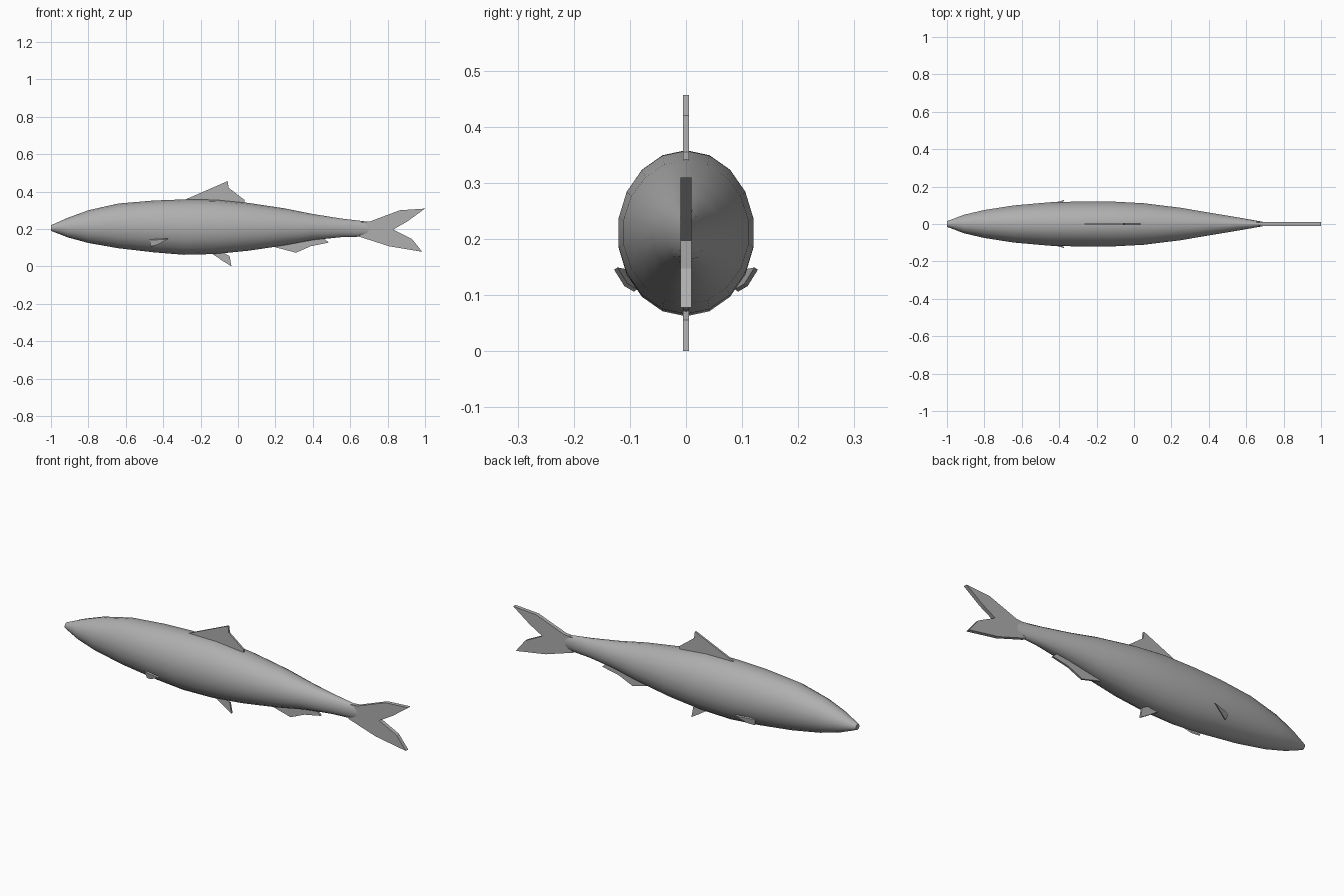
import bpy, bmesh, math
from mathutils import Vector

if "Cube" in bpy.data.objects:
    bpy.data.objects.remove(bpy.data.objects["Cube"])

grey = bpy.data.materials.new("dark_grey")
grey.diffuse_color = (.43, .43, .43, 1)
grey.use_nodes = True
grey.node_tree.nodes["Principled BSDF"].inputs["Base Color"].default_value = grey.diffuse_color


def make_object(name, bm):
    bmesh.ops.recalc_face_normals(bm, faces=bm.faces[:])
    me = bpy.data.meshes.new(name)
    bm.to_mesh(me)
    bm.free()
    me.materials.append(grey)
    ob = bpy.data.objects.new(name, me)
    bpy.context.collection.objects.link(ob)
    return ob


def plate(name, points, offset):
    """Flat fin: outline extruded evenly to both sides by offset."""
    bm = bmesh.new()
    o = Vector(offset)
    a = [bm.verts.new(Vector(p) + o) for p in points]
    b = [bm.verts.new(Vector(p) - o) for p in points]
    bm.faces.new(a)
    bm.faces.new(b[::-1])
    n = len(points)
    for i in range(n):
        j = (i + 1) % n
        bm.faces.new((a[i], b[i], b[j], a[j]))
    bm.normal_update()
    bmesh.ops.triangulate(bm, faces=[f for f in bm.faces if len(f.verts) > 4],
                          ngon_method='EAR_CLIP')
    return make_object(name, bm)


def mid_fin(name, outline, half):
    return plate(name, [(x, 0, z) for x, z in outline], (0, half, 0))


# Body: 18-sided elliptical sections (x, half width, bottom z, top z)
SECTIONS = [
    (-1.0, .015, .190, .220), (-.91, .050, .155, .260), (-.80, .076, .125, .300),
    (-.64, .101, .097, .336), (-.45, .118, .075, .352), (-.29, .122, .062, .358),
    (-.12, .122, .066, .357), (.05, .113, .083, .340), (.25, .088, .112, .310),
    (.40, .062, .140, .280), (.55, .037, .156, .256), (.70, .010, .160, .238)]
N = 18
bm = bmesh.new()
rings = []
for x, w, lo, hi in SECTIONS:
    zc, h = (lo + hi) / 2, (hi - lo) / 2
    rings.append([bm.verts.new((x, w * math.sin(2 * math.pi * k / N),
                                zc + h * math.cos(2 * math.pi * k / N)))
                  for k in range(N)])
for r, s in zip(rings, rings[1:]):
    for k in range(N):
        j = (k + 1) % N
        bm.faces.new((r[k], r[j], s[j], s[k]))
bm.faces.new(rings[0])
bm.faces.new(rings[-1])
body = make_object("body", bm)
bpy.context.view_layer.objects.active = body
body.select_set(True)
bpy.ops.object.shade_smooth_by_angle(angle=math.radians(40))

# Fins on the centre line
mid_fin("tail_fin", [(.65, .235), (.705, .240), (.865, .300), (1.0, .309),
                     (.905, .240), (.83, .197), (.93, .147), (.985, .078),
                     (.81, .107), (.65, .158)], .010)
mid_fin("dorsal_fin", [(-.285, .356), (-.055, .456), (-.05, .420),
                       (.035, .355), (.035, .330), (-.285, .335)], .005)
mid_fin("pelvic_fin", [(-.15, .075), (-.08, .028), (-.035, .0),
                       (-.045, .055), (-.10, .085), (-.15, .085)], .005)
mid_fin("anal_fin", [(.20, .102), (.31, .073), (.39, .108), (.485, .127),
                     (.45, .160), (.20, .120)], .005)

# Pectoral fins, mirrored left and right
for name, s in (("pectoral_fin_right", -1), ("pectoral_fin_left", 1)):
    plate(name, [(-.475, s * .098, .142), (-.375, s * .125, .147),
                 (-.43, s * .107, .118), (-.465, s * .090, .108)],
          (0, s * .003, -.002))
